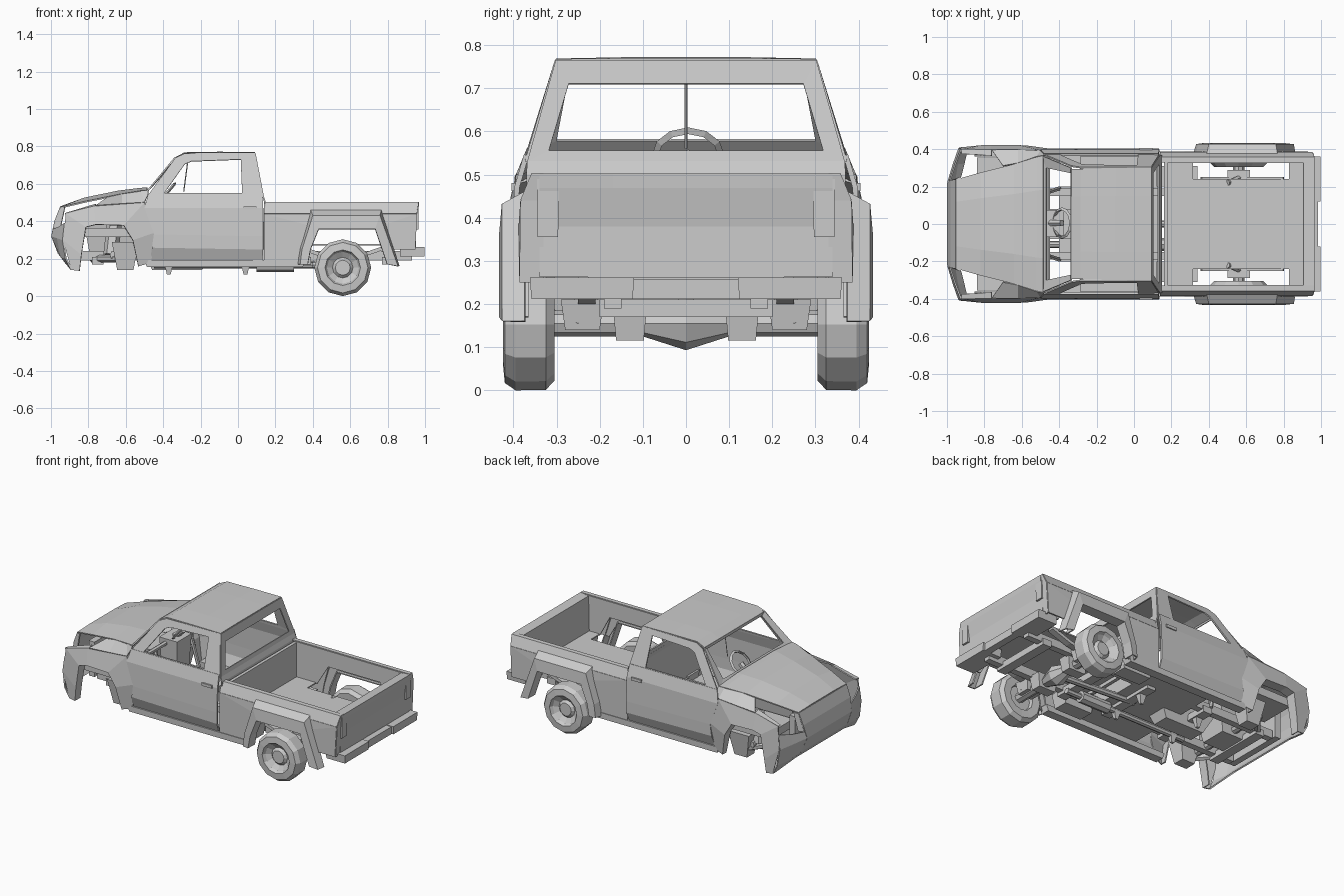
import bpy, bmesh, math
from mathutils import Vector, Matrix


def finish(name, bm, mirror=False, thick=0.0):
    bmesh.ops.remove_doubles(bm, verts=bm.verts[:], dist=1e-4)
    bmesh.ops.recalc_face_normals(bm, faces=bm.faces[:])
    me = bpy.data.meshes.new(name)
    bm.to_mesh(me)
    bm.free()
    ob = bpy.data.objects.new(name, me)
    bpy.context.collection.objects.link(ob)
    if mirror:
        m = ob.modifiers.new("mirror", 'MIRROR')
        m.use_axis = (False, True, False)
        m.merge_threshold = 1e-4
    if thick:
        s = ob.modifiers.new("thickness", 'SOLIDIFY')
        s.thickness, s.offset = thick, 0
    return ob


def loft(name, rows, mirror=False, thick=0.008):
    """Skin quads between equally long rows of points."""
    bm = bmesh.new()
    vs = [[bm.verts.new(p) for p in r] for r in rows]
    for a, b in zip(vs, vs[1:]):
        for i in range(len(a) - 1):
            bm.faces.new((a[i], a[i + 1], b[i + 1], b[i]))
    return finish(name, bm, mirror, thick)


def frame(name, outer, inner, mirror=False):
    """Closed frame around an opening."""
    return loft(name, [outer + outer[:1], inner + inner[:1]], mirror)


def box(name, x, y, z, mirror=False, taper=1.0):
    bm = bmesh.new()
    bmesh.ops.create_cube(bm, size=1)
    for v in bm.verts:
        k = taper if v.co.z < 0 else 1
        v.co = (sum(x) / 2 + v.co.x * (x[1] - x[0]) * k,
                sum(y) / 2 + v.co.y * (y[1] - y[0]) * k,
                sum(z) / 2 + v.co.z * (z[1] - z[0]))
    return finish(name, bm, mirror)


def rod(name, a, b, r, r2=None, n=8, mirror=False):
    a, b = Vector(a), Vector(b)
    bm = bmesh.new()
    bmesh.ops.create_cone(bm, cap_ends=True, segments=n, radius1=r, radius2=r if r2 is None else r2,
                          depth=(b - a).length)
    rot = (b - a).to_track_quat('Z', 'Y').to_matrix().to_4x4()
    bm.transform(Matrix.Translation((a + b) / 2) @ rot)
    return finish(name, bm, mirror)


def at_y(pts, table):
    """Put (x, z) points on the body side: y is interpolated over z."""
    out = []
    for x, z in pts:
        y = table[0][1] if z < table[0][0] else table[-1][1]
        for (z0, y0), (z1, y1) in zip(table, table[1:]):
            if z0 <= z <= z1:
                y = y0 + (y1 - y0) * (z - z0) / (z1 - z0)
        out.append((x, y, z))
    return out


def sym(x, y, z, crown=0.0):
    """Row across the truck, with a raised centre."""
    return [(x, -y, z), (x, -y / 2, z + crown), (x, y / 2, z + crown), (x, y, z)]


# cab: roof, window frames, back panel, doors
loft("roof", [sym(-.335, .295, .738), sym(-.285, .295, .762, .003), sym(-.1, .30, .765, .003),
              sym(.09, .302, .764, .002)])
CAB = [(.15, .37), (.54, .37), (.765, .30)]
frame("side_window_frame", at_y([(-.48, .54), (-.335, .738), (-.285, .762), (.09, .765), (.135, .53)], CAB),
      at_y([(-.395, .55), (-.285, .705), (-.25, .72), (.015, .73), (.022, .55)], CAB), True)
frame("windshield_frame", [(-.49, -.365, .555), (-.49, .365, .555), (-.335, .30, .742), (-.335, -.30, .742)],
      [(-.467, -.30, .58), (-.467, .30, .58), (-.335, .272, .725), (-.335, -.272, .725)])
frame("rear_window_frame", [(.135, -.368, .53), (.135, .368, .53), (.09, .302, .765), (.09, -.302, .765)],
      [(.13, -.318, .555), (.13, .318, .555), (.1, .272, .71), (.1, -.272, .71)])
loft("cab_back", [sym(.135, .368, .53), sym(.145, .37, .5), sym(.135, .37, .19)])
loft("door", [[(-.48, .37, .545), (.13, .37, .545)],
              [(-.5, .392, .47), (.135, .392, .47)],
              [(-.45, .397, .33), (.135, .398, .32)],
              [(-.46, .397, .26), (.135, .398, .25)],
              [(-.47, .372, .19), (.13, .372, .19)]], True, .012)
box("door_handle", (.03, .1), (.39, .405), (.462, .48), True)
box("rocker_panel", (-.5, .36), (.33, .388), (.155, .192), True, .97)
box("cab_floor", (-.29, .135), (-.36, .36), (.19, .205))

# hood and fascia
loft("hood", [sym(-.95, .238, .472, .004), sym(-.82, .275, .503, .02), sym(-.64, .32, .54, .02),
              sym(-.52, .358, .56, .015), sym(-.485, .365, .562, .015)])
loft("grille", [sym(-.95, .238, .472), sym(-.978, .235, .40), sym(-.995, .22, .32), sym(-.96, .23, .23),
                sym(-.93, .24, .19)])
loft("front_bumper_corner", [[(-.985, .228, .36), (-.955, .32, .37), (-.925, .40, .39)],
                             [(-.995, .22, .32), (-.965, .32, .31), (-.935, .405, .30)],
                             [(-.96, .23, .23), (-.945, .32, .21), (-.92, .41, .20)],
                             [(-.93, .24, .19), (-.91, .32, .165), (-.89, .405, .14)]], True)

# front fender with its wheel opening, top and inner lip
f_out = [(-.89, .405, .14), (-.935, .405, .30), (-.92, .395, .44), (-.77, .395, .48), (-.5, .39, .50),
         (-.445, .398, .34), (-.465, .378, .18)]
f_in = [(-.85, .41, .135), (-.84, .415, .22), (-.815, .418, .37), (-.76, .418, .385), (-.61, .418, .38),
        (-.56, .415, .30), (-.53, .395, .16)]
loft("front_fender", [f_out, f_in, [(x, .36, z) for x, y, z in f_in]], True)
loft("fender_top", [[(-.76, .395, .482), (-.62, .395, .492), (-.5, .39, .50), (-.48, .37, .545)],
                    [(-.7, .31, .525), (-.62, .325, .543), (-.52, .358, .558), (-.48, .365, .56)]], True)
loft("fender_front_rail", [[(-.925, .40, .44), (-.76, .398, .48)], [(-.92, .375, .44), (-.76, .365, .49)]], True)
loft("headlight_bracket", [[(-.95, .238, .47), (-.925, .25, .475)], [(-.985, .228, .36), (-.95, .24, .36)]], True)

# cargo bed
BED = [(.17, .38), (.40, .386), (.44, .38), (.505, .355)]
b_in = [(.36, .17), (.43, .365), (.735, .365), (.80, .25)]
b_out = [(.14, .165), (.14, .44), (.955, .44), (.945, .25)]
loft("bed_side", [at_y(b_in, BED), at_y(b_out, BED)], True)
loft("bed_side_top", [[(.14, .38, .44), (.955, .38, .44)], [(.14, .356, .50), (.965, .356, .50)],
                      [(.14, .33, .50), (.965, .33, .50)]], True)
loft("bed_inner_wall", [[(x, .33, z) for x, z in ((.165, .27), (.165, .5), (.95, .5), (.95, .27))],
                        [(x, .33, z) for x, z in ((.32, .27), (.40, .40), (.76, .40), (.83, .27))]], True)
loft("bed_rear_cap", [[(.962, .33, .50), (.962, .356, .50)], [(.954, .33, .44), (.954, .38, .44)],
                      [(.944, .33, .25), (.944, .382, .25)]], True)
loft("bed_floor", [sym(.165, .33, .275), sym(.315, .33, .275)])
loft("bed_floor_middle", [sym(.315, .24, .275), sym(.83, .24, .275)])
loft("bed_floor_rear", [sym(.83, .33, .275), sym(.93, .33, .275)])
box("bed_front_wall", (.16, .18), (-.335, .335), (.25, .495))
loft("tailgate", [sym(.905, .335, .27), sym(.91, .335, .495), sym(.965, .34, .5), sym(.962, .34, .47),
                  sym(.948, .34, .38), sym(.95, .34, .265), sym(.905, .335, .27)])
box("tail_post", (.93, .965), (.295, .345), (.355, .49), True, .95)
box("rear_bumper_side", (.865, .998), (.12, .362), (.212, .262), True, .97)
box("rear_bumper_middle", (.94, .985), (-.13, .13), (.212, .258))

# rear wheel flare
o = [(.32, .17), (.335, .26), (.39, .458), (.765, .458), (.86, .16)]
o2 = [(.335, .17), (.345, .25), (.402, .43), (.757, .43), (.852, .16)]
i = [(.37, .17), (.385, .25), (.43, .36), (.735, .36), (.80, .17)]
loft("wheel_flare", [[(x, .373, z) for x, z in o], [(x, .424, z) for x, z in o2],
                     [(x, .43, z) for x, z in i], [(x, .365, z) for x, z in i]], True)

# rear wheels: a low-sided turned profile
N, C = 12, (.56, .152)
prof = [(.0, .33), (.075, .33), (.08, .308), (.13, .305), (.151, .325), (.152, .395), (.135, .42),
        (.095, .424), (.085, .405), (.055, .385), (.04, .40), (.0, .40)]
bm = bmesh.new()
vs = [bm.verts.new((r, y, 0)) for r, y in prof]
es = [bm.edges.new(e) for e in zip(vs, vs[1:])]
bmesh.ops.spin(bm, geom=vs + es, cent=(0, 0, 0), axis=(0, 1, 0), angle=math.tau, steps=N)
bmesh.ops.translate(bm, verts=bm.verts[:], vec=(C[0], 0, C[1]))
finish("rear_wheel", bm, True)

# chassis: rails, cross members, axle, springs
box("frame_rail", (-.85, .93), (.15, .19), (.19, .24), True)
for k, x in enumerate((-.75, -.37, .04, .36, .8)):
    box("cross_member_%d" % k, (x - .03, x + .03), (-.2, .2), (.17, .21))
for x in (-.37, .04):
    box("frame_lug", (x - .025, x + .025), (.09, .13), (.115, .18), True, .4)
rod("rear_axle", (.56, -.33, .155), (.56, .33, .155), .03)
rod("differential_case", (.56, 0, .155), (.56, .1, .155), .062, .03, mirror=True)
rod("drive_shaft", (.0, 0, .19), (.52, 0, .16), .02)
loft("leaf_spring", [[(x, y, z) for x, z in ((.36, .25), (.46, .215), (.56, .2), (.67, .22), (.8, .265))]
                     for y in (.21, .25)], True, .02)
rod("rear_shock", (.6, .26, .15), (.5, .22, .28), .016, n=6, mirror=True)
box("spring_mount", (.5, .62), (.19, .29), (.14, .21), True, .8)
box("fuel_tank", (.12, .34), (.2, .31), (.16, .25), True, .85)
box("axle_bracket", (.48, .62), (.09, .17), (.115, .2), True, .8)
rod("exhaust_pipe", (-.45, -.11, .165), (.4, -.11, .165), .018)
rod("muffler", (.1, -.11, .165), (.3, -.11, .165), .035)

# engine, gearbox and front suspension
box("engine_block", (-.83, -.53), (-.12, .12), (.18, .43), taper=.7)
box("radiator", (-.9, -.86), (-.2, .2), (.2, .42))
box("gearbox", (-.53, -.12), (-.08, .08), (.14, .27), taper=.65)
rod("front_axle", (-.66, -.3, .22), (-.66, .3, .22), .025)
box("front_hub", (-.675, -.53), (.22, .34), (.14, .29), True, .6)
rod("front_strut", (-.68, .25, .22), (-.66, .22, .40), .04, n=6, mirror=True)
rod("control_arm", (-.78, .14, .2), (-.64, .31, .2), .02, n=6, mirror=True)
box("inner_fender_tray", (-.84, -.56), (.13, .355), (.315, .365), True)

# cab fittings: steering wheel, console, mirror stem
bm = bmesh.new()
rim = [bm.verts.new((.075 + .009 * math.cos(a), 0, .009 * math.sin(a))) for a in (0, 2.1, 4.2)]
edges = [bm.edges.new((rim[k], rim[k - 1])) for k in range(3)]
bmesh.ops.spin(bm, geom=rim + edges, cent=(0, 0, 0), axis=(0, 0, 1), angle=math.tau, steps=12)
bm.transform(Matrix.Translation((-.385, .005, .545)) @ Matrix.Rotation(math.radians(130), 4, 'Y'))
finish("steering_wheel", bm)
rod("steering_column", (-.385, .005, .545), (-.49, .005, .45), .018, n=6)
box("dash_console", (-.5, -.375), (-.07, .075), (.25, .5), taper=.8)
rod("dash_tube", (-.46, -.36, .47), (-.46, .36, .47), .014, n=6)
rod("dash_brace", (-.46, .17, .47), (-.4, .19, .22), .012, n=6, mirror=True)
rod("mirror_stem", (-.29, 0, .56), (-.27, 0, .71), .003, n=4)
